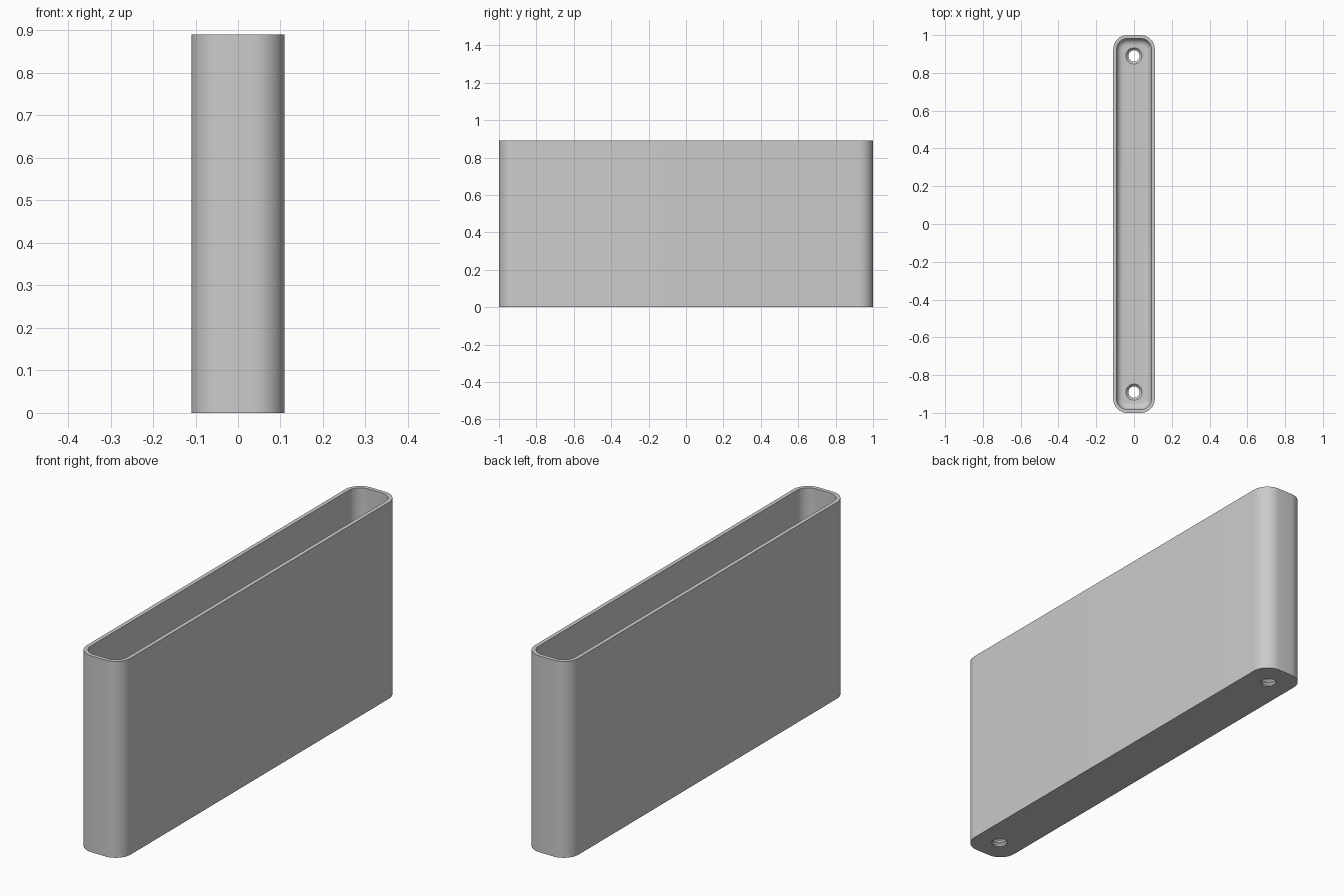
import bpy, bmesh, math

cube = bpy.data.objects.get("Cube")
if cube:
    bpy.data.objects.remove(cube, do_unlink=True)

HALF_X, HALF_Y, HEIGHT = 0.11, 1.0, 0.89
CORNER, WALL, FLOOR, FILLET = 0.075, 0.018, 0.06, 0.035
HOLE_Y, HOLE_R, STEPS = 0.89, 0.03, 10

grey = bpy.data.materials.new("plain grey")
grey.use_nodes = True
colour = (0.6, 0.6, 0.6, 1)
grey.diffuse_color = colour
grey.node_tree.nodes["Principled BSDF"].inputs["Base Color"].default_value = colour


def rounded_loop(bm, inset, z):
    """Rounded rectangle of vertices, shrunk by inset."""
    radius = max(CORNER - inset, 0.012)
    cx, cy = HALF_X - inset - radius, HALF_Y - inset - radius
    loop = []
    for quarter, (sx, sy) in enumerate([(1, 1), (-1, 1), (-1, -1), (1, -1)]):
        for i in range(STEPS + 1):
            a = math.pi / 2 * (quarter + i / STEPS)
            loop.append(bm.verts.new((sx * cx + radius * math.cos(a),
                                      sy * cy + radius * math.sin(a), z)))
    return loop


def circle_loop(bm, radius, y, z, count=32):
    return [bm.verts.new((radius * math.cos(math.tau * i / count),
                          y + radius * math.sin(math.tau * i / count), z))
            for i in range(count)]


def skin(bm, loops):
    """Join successive loops and cap both ends."""
    for a, b in zip(loops, loops[1:]):
        for i in range(len(a)):
            j = (i + 1) % len(a)
            bm.faces.new((a[i], a[j], b[j], b[i]))
    bm.faces.new(loops[0][::-1])
    bm.faces.new(loops[-1])
    bmesh.ops.recalc_face_normals(bm, faces=bm.faces)


def make_object(name, bm):
    mesh = bpy.data.meshes.new(name)
    bm.to_mesh(mesh)
    bm.free()
    mesh.materials.append(grey)
    obj = bpy.data.objects.new(name, mesh)
    bpy.context.collection.objects.link(obj)
    return obj


# Open case: outer wall, rim, inner wall, filleted floor
bm = bmesh.new()
loops = [rounded_loop(bm, 0, 0), rounded_loop(bm, 0, HEIGHT),
         rounded_loop(bm, WALL, HEIGHT)]
for i in range(7):
    a = math.pi / 2 * i / 6
    loops.append(rounded_loop(bm, WALL + FILLET * (1 - math.cos(a)),
                              FLOOR + FILLET * (1 - math.sin(a))))
skin(bm, loops)
case = make_object("open_case", bm)

# Grooved screw holes, flared where they meet the floor
for name, side in (("front", -1), ("back", 1)):
    bm = bmesh.new()
    y = side * HOLE_Y
    profile = [(HOLE_R, -0.02)]
    profile += [(HOLE_R + 0.004 * (i % 2), 0.007 * i) for i in range(1, 7)]
    profile += [(HOLE_R, FLOOR - 0.013), (HOLE_R + 0.013, FLOOR),
                (HOLE_R + 0.013, FLOOR + 0.03)]
    skin(bm, [circle_loop(bm, r, y, z) for r, z in profile])
    cutter = make_object(name + "_hole_cutter", bm)
    cutter.hide_render = True
    cutter.hide_set(True)
    cut = case.modifiers.new(name + "_hole", "BOOLEAN")
    cut.operation = "DIFFERENCE"
    cut.solver = "EXACT"
    cut.object = cutter

# Apply the holes, then remove the cutters
bpy.context.view_layer.objects.active = case
case.select_set(True)
for modifier in list(case.modifiers):
    cutter = modifier.object
    bpy.ops.object.modifier_apply(modifier=modifier.name)
    bpy.data.objects.remove(cutter, do_unlink=True)
bpy.ops.object.shade_smooth_by_angle(angle=math.radians(30))
